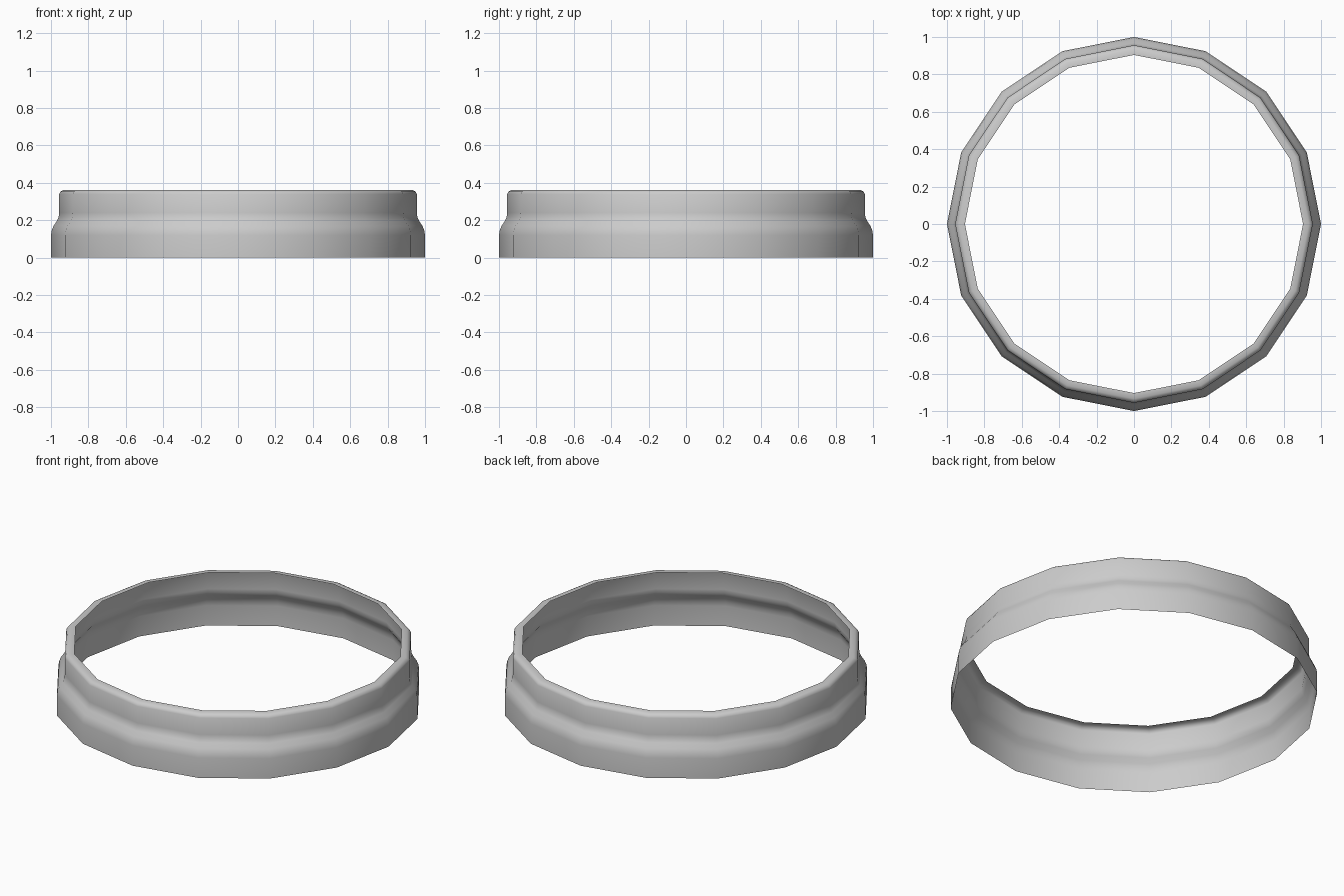
import bpy, bmesh
from math import cos, sin, tau

if "Cube" in bpy.data.objects:
    bpy.data.objects.remove(bpy.data.objects["Cube"])

SIDES = 16

# Sheet profile (radius, height): skirt, curved shoulder, collar, inward lip
PROFILE = [(1.0, 0.0), (1.0, 0.12), (0.996, 0.145), (0.986, 0.17),
           (0.968, 0.197), (0.959, 0.217), (0.956, 0.24),
           (0.956, 0.34), (0.949, 0.353), (0.934, 0.362), (0.904, 0.362)]


def lathe(name, profile, sides):
    """Revolve an open profile into a single-sheet ring."""
    bm = bmesh.new()
    rings = [[bm.verts.new((r * cos(tau * i / sides), r * sin(tau * i / sides), z))
              for i in range(sides)] for r, z in profile]
    for low, high in zip(rings, rings[1:]):
        for i in range(sides):
            j = (i + 1) % sides
            bm.faces.new((low[i], low[j], high[j], high[i]))
    mesh = bpy.data.meshes.new(name)
    bm.to_mesh(mesh)
    bm.free()
    obj = bpy.data.objects.new(name, mesh)
    bpy.context.collection.objects.link(obj)
    return obj


# Stepped collar ring
ring = lathe("collar_ring", PROFILE, SIDES)
bpy.context.view_layer.objects.active = ring
ring.select_set(True)
bpy.ops.object.shade_smooth_by_angle(angle=0.7)
